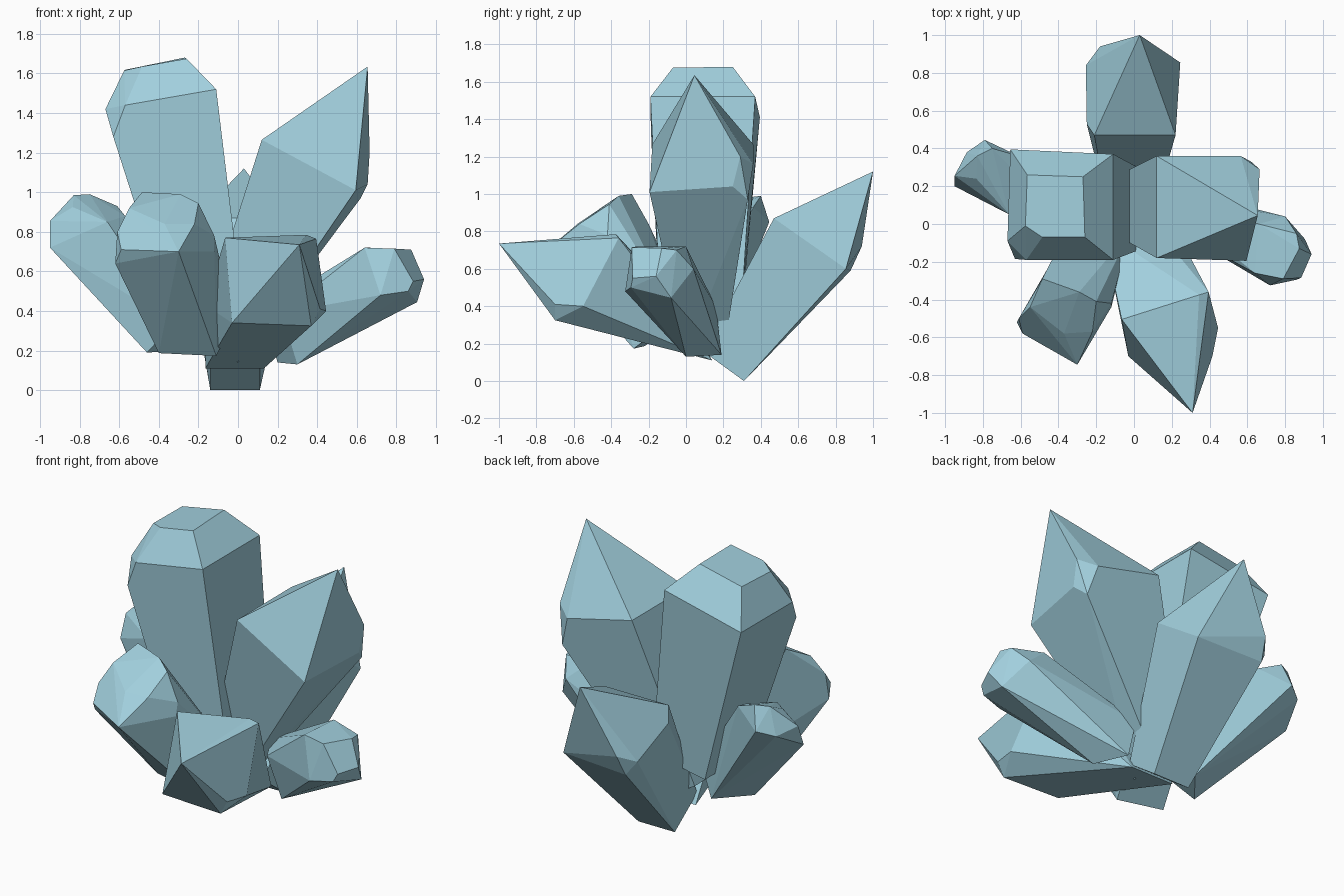
import bpy, bmesh, math
from mathutils import Vector

mat = bpy.data.materials.new("crystal_blue")
mat.diffuse_color = (0.36, 0.63, 0.73, 1)


def crystal(name, centre, u, v, shoulder, tip):
    """Faceted crystal: four-cornered root, shoulder corners, then tip corners."""
    c, u, v = Vector(centre), Vector(u), Vector(v)
    root = [c + a * u + b * v for a in (-1, 1) for b in (-1, 1)]
    bm = bmesh.new()
    for p in root + shoulder + tip:
        bm.verts.new(p)
    bmesh.ops.convex_hull(bm, input=bm.verts[:])
    loose = [w for w in bm.verts if not w.link_faces]
    bmesh.ops.delete(bm, geom=loose, context='VERTS')
    # merge nearly flat triangles into clean facets
    bmesh.ops.dissolve_limit(bm, angle_limit=math.radians(5),
                             verts=bm.verts[:], edges=bm.edges[:])
    bmesh.ops.recalc_face_normals(bm, faces=bm.faces[:])
    mesh = bpy.data.meshes.new(name)
    bm.to_mesh(mesh)
    bm.free()
    mesh.materials.append(mat)
    ob = bpy.data.objects.new(name, mesh)
    bpy.context.collection.objects.link(ob)
    return ob


# tall blunt crystal, left of centre
crystal("tall_blunt_crystal", (-.16, .08, .41), (.18, 0, .035), (0, .22, 0),
        [(-.11, -.19, 1.52), (-.57, -.19, 1.44), (-.63, -.185, 1.28),
         (-.67, -.09, 1.42), (-.655, .395, 1.41), (-.11, .37, 1.52)],
        [(-.26, -.07, 1.675), (-.27, .25, 1.68), (-.565, .26, 1.62),
         (-.575, -.01, 1.615), (-.485, -.07, 1.635)])

# tall pointed crystal, right of centre
crystal("tall_pointed_crystal", (-.1, .1, .2), (.1, 0, -.06), (0, .1, 0),
        [(.12, -.18, 1.265), (.12, .36, 1.265), (.595, -.195, 1.01),
         (.655, .25, 1.04), (.62, .33, .97), (.565, .36, 1.16),
         (.665, .29, 1.2)],
        [(.655, .045, 1.635)])

# pointed crystal leaning to the back
crystal("back_pointed_crystal", (-.015, .2, .08), (.125, 0, 0), (0, .11, -.08),
        [(-.21, .47, .87), (.22, .47, .87), (.245, .855, .6),
         (-.2, .88, .59), (-.255, .84, .67), (-.25, .53, .79),
         (-.18, .94, .72)],
        [(.03, 1.0, 1.12)])

# pointed crystal leaning to the front
crystal("front_pointed_crystal", (-.017, .05, .27), (.148, 0, 0), (0, -.09, .16),
        [(-.065, -.505, .77), (.345, -.375, .785), (.395, -.36, .765),
         (.445, -.55, .4), (.415, -.7, .41), (.37, -.7, .325),
         (-.03, -.7, .34)],
        [(.31, -1.0, .735)])

# blunt crystal leaning to the front left
crystal("front_blunt_crystal", (-.21, -.13, .27), (.145, -.03, -.007), (.045, .12, .09),
        [(-.59, -.58, .71), (-.62, -.52, .64), (-.61, -.5, .8),
         (-.3, -.745, .7), (-.12, -.42, .78), (-.12, -.44, .7),
         (-.44, -.2, .84)],
        [(-.48, -.49, .85), (-.37, -.58, .84), (-.22, -.57, .84),
         (-.2, -.41, .945), (-.29, -.36, .99), (-.485, -.29, 1.0),
         (-.55, -.44, .92)])

# small blunt crystal leaning to the left
crystal("left_blunt_crystal", (-.31, .03, .27), (.08, .1, .005), (.07, -.05, .075),
        [(-.95, .2, .72), (-.95, .255, .855), (-.66, .05, .85),
         (-.79, .445, .85), (-.885, .38, .82), (-.57, .22, .88),
         (-.61, .36, .93)],
        [(-.835, .24, .925), (-.77, .24, .93), (-.83, .36, .985),
         (-.75, .4, .99)])

# small blunt crystal leaning to the right
crystal("right_blunt_crystal", (.21, .08, .265), (.05, -.095, -.005), (-.04, -.015, .13),
        [(.64, -.26, .72), (.66, .0, .72), (.72, -.325, .48),
         (.8, .04, .6), (.905, -.08, .445)],
        [(.79, -.29, .715), (.875, -.13, .71), (.86, -.05, .7),
         (.94, -.16, .56), (.885, -.285, .55), (.86, -.295, .5)])
